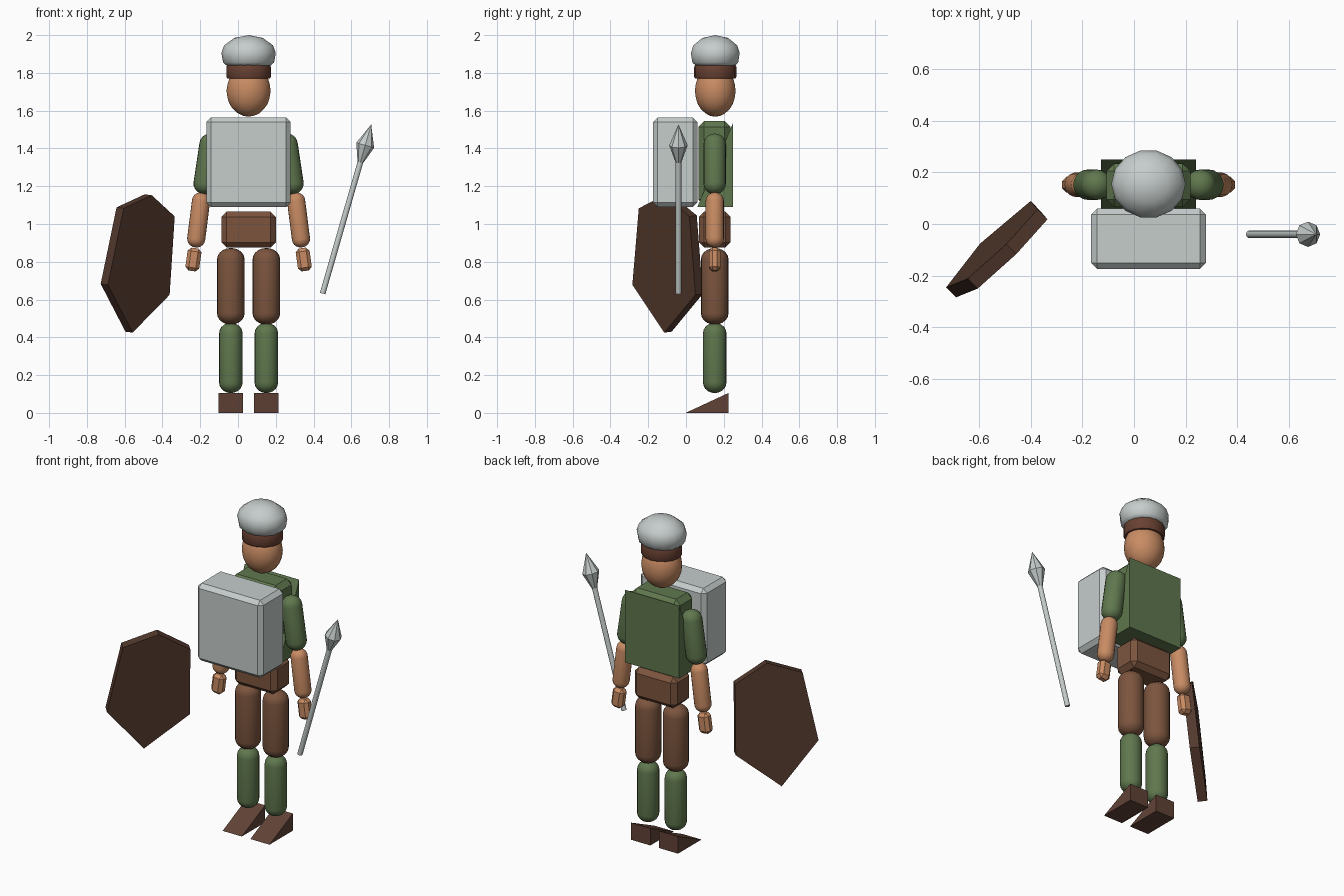
import bpy, bmesh, math
from mathutils import Vector, Matrix

if "Cube" in bpy.data.objects:
    bpy.data.objects.remove(bpy.data.objects["Cube"])

CX, CY = 0.056, 0.152  # body axis


def material(name, rgb):
    m = bpy.data.materials.new(name)
    m.diffuse_color = (*rgb, 1)
    m.use_nodes = True
    m.node_tree.nodes["Principled BSDF"].inputs["Base Color"].default_value = m.diffuse_color
    return m


GREEN = material("green cloth", (0.115, 0.185, 0.075))
SKIN = material("skin", (0.58, 0.26, 0.125))
BROWN = material("brown leather", (0.20, 0.09, 0.048))
BAND = material("red brown", (0.14, 0.052, 0.032))
DARK = material("dark wood", (0.085, 0.04, 0.026))
BOOT = material("boot leather", (0.12, 0.055, 0.038))
METAL = material("pale metal", (0.56, 0.61, 0.60))


def finish(name, bm, mat, smooth=None):
    bmesh.ops.recalc_face_normals(bm, faces=bm.faces)
    me = bpy.data.meshes.new(name)
    bm.to_mesh(me)
    bm.free()
    me.materials.append(mat)
    ob = bpy.data.objects.new(name, me)
    bpy.context.collection.objects.link(ob)
    if smooth:
        bpy.ops.object.select_all(action='DESELECT')
        ob.select_set(True)
        bpy.context.view_layer.objects.active = ob
        bpy.ops.object.shade_smooth_by_angle(angle=math.radians(smooth))
    return ob


def box(name, centre, size, bevel, mat, tilt=0):
    bm = bmesh.new()
    bmesh.ops.create_cube(bm, size=1)
    bmesh.ops.scale(bm, vec=size, verts=bm.verts)
    bmesh.ops.bevel(bm, geom=bm.edges[:], offset=bevel, segments=1, affect='EDGES')
    bm.transform(Matrix.Translation(centre) @ Matrix.Rotation(tilt, 4, 'Y'))
    return finish(name, bm, mat)


def wedge(name, x0, x1, y0, y1, z0, z1, high_y, mat):
    """Ramp with a right-angled side profile, extruded along x."""
    bm = bmesh.new()
    profile = [(y0, z0), (y1, z0), (high_y, z1)]
    face = bm.faces.new([bm.verts.new((x0, y, z)) for y, z in profile])
    ext = bmesh.ops.extrude_face_region(bm, geom=[face])
    bmesh.ops.translate(bm, vec=(x1 - x0, 0, 0),
                        verts=[v for v in ext['geom'] if isinstance(v, bmesh.types.BMVert)])
    return finish(name, bm, mat)


def lathe(name, profile, sides, mat, base=(0, 0, 0), axis=(0, 0, 1), squash=1, smooth=40):
    """Revolve (radius, height) points about an axis starting at base."""
    bm = bmesh.new()
    rings = []
    for r, h in profile:
        n = 1 if r == 0 else sides
        rings.append([bm.verts.new((r * math.cos(a), r * squash * math.sin(a), h))
                      for a in (2 * math.pi * i / sides for i in range(n))])
    for lo, hi in zip(rings, rings[1:]):
        for i in range(sides):
            j = (i + 1) % sides
            quad = [lo[i % len(lo)], lo[j % len(lo)], hi[j % len(hi)], hi[i % len(hi)]]
            bm.faces.new(list(dict.fromkeys(quad)))
    turn = Vector((0, 0, 1)).rotation_difference(Vector(axis)).to_matrix().to_4x4()
    bm.transform(Matrix.Translation(base) @ turn)
    return finish(name, bm, mat, smooth)


def capsule(name, start, end, r, cap, mat):
    axis = Vector(end) - Vector(start)
    length = axis.length
    arc = [math.pi / 2 * i / 5 for i in range(6)]
    low = [(r * math.sin(a), cap - cap * math.cos(a)) for a in arc]
    high = [(p, length - h) for p, h in reversed(low)]
    return lathe(name, low + high, 20, mat, start, axis, smooth=60)


# Head, head band and helmet
bm = bmesh.new()
bmesh.ops.create_icosphere(bm, subdivisions=3, radius=1)
bm.transform(Matrix.Translation((CX, CY + 0.003, 1.705)) @ Matrix.Diagonal((0.117, 0.108, 0.137, 1)))
finish("head", bm, SKIN, 60)
lathe("head_band", [(0, 1.77), (0.113, 1.77), (0.118, 1.78), (0.118, 1.83), (0.112, 1.845), (0, 1.845)],
      16, BAND, (CX, CY + 0.003, 0), squash=0.95)
lathe("helmet", [(0, 1.838), (0.115, 1.838), (0.135, 1.855), (0.144, 1.905), (0.13, 1.945),
                 (0.076, 1.985), (0, 2.0)], 14, METAL, (CX, CY + 0.003, 0), squash=0.92, smooth=50)

# Torso, chest plate, back cloth and hips
box("torso", (CX, 0.15, 1.322), (0.325, 0.17, 0.445), 0.03, GREEN)
box("chest_plate", (CX, -0.057, 1.327), (0.446, 0.234, 0.475), 0.024, METAL)
wedge("back_cloth", CX - 0.184, CX + 0.184, 0.06, 0.249, 1.09, 1.535, 0.249, GREEN)
box("hips", (CX, CY, 0.97), (0.288, 0.168, 0.19), 0.028, BROWN)

# Legs and arms, one set per side
for s, side in ((-1, "right"), (1, "left")):
    def at(dx, z):
        return (CX + s * dx, CY, z)

    capsule(side + "_thigh", at(0.094, 0.467), at(0.094, 0.873), 0.073, 0.06, BROWN)
    capsule(side + "_shin", at(0.094, 0.105), at(0.094, 0.477), 0.062, 0.055, GREEN)
    x = CX + s * 0.094
    wedge(side + "_boot", x - 0.065, x + 0.065, -0.002, 0.224, 0, 0.105, 0.224, BOOT)
    capsule(side + "_upper_arm", at(0.241, 1.158), at(0.193, 1.478), 0.059, 0.055, GREEN)
    capsule(side + "_forearm", at(0.283, 0.876), at(0.246, 1.167), 0.048, 0.045, SKIN)
    box(side + "_hand", at(0.292, 0.812), (0.074, 0.062, 0.122), 0.018, SKIN, -s * 0.14)

# Spear
butt, neck = Vector((0.448, -0.04, 0.632)), Vector((0.65, -0.04, 1.335))
axis = neck - butt
length = axis.length
lathe("spear_shaft", [(0, 0), (0.015, 0), (0.015, length), (0, length)], 12, METAL, butt, axis)
lathe("spear_tip", [(0, -0.01), (0.015, -0.01), (0.049, 0.085), (0, 0.2)], 8, METAL, neck, axis, smooth=30)

# Six-sided shield, extruded backwards from its front outline
bm = bmesh.new()
outline = [(-0.456, -0.117, 1.152), (-0.335, 0.018, 1.04), (-0.362, 0.05, 0.625),
           (-0.558, -0.115, 0.425), (-0.689, -0.284, 0.678), (-0.605, -0.25, 1.083)]
face = bm.faces.new([bm.verts.new(p) for p in outline])
ext = bmesh.ops.extrude_face_region(bm, geom=[face])
bmesh.ops.translate(bm, vec=(-0.038, 0.039, 0.005),
                    verts=[v for v in ext['geom'] if isinstance(v, bmesh.types.BMVert)])
finish("shield", bm, DARK)
